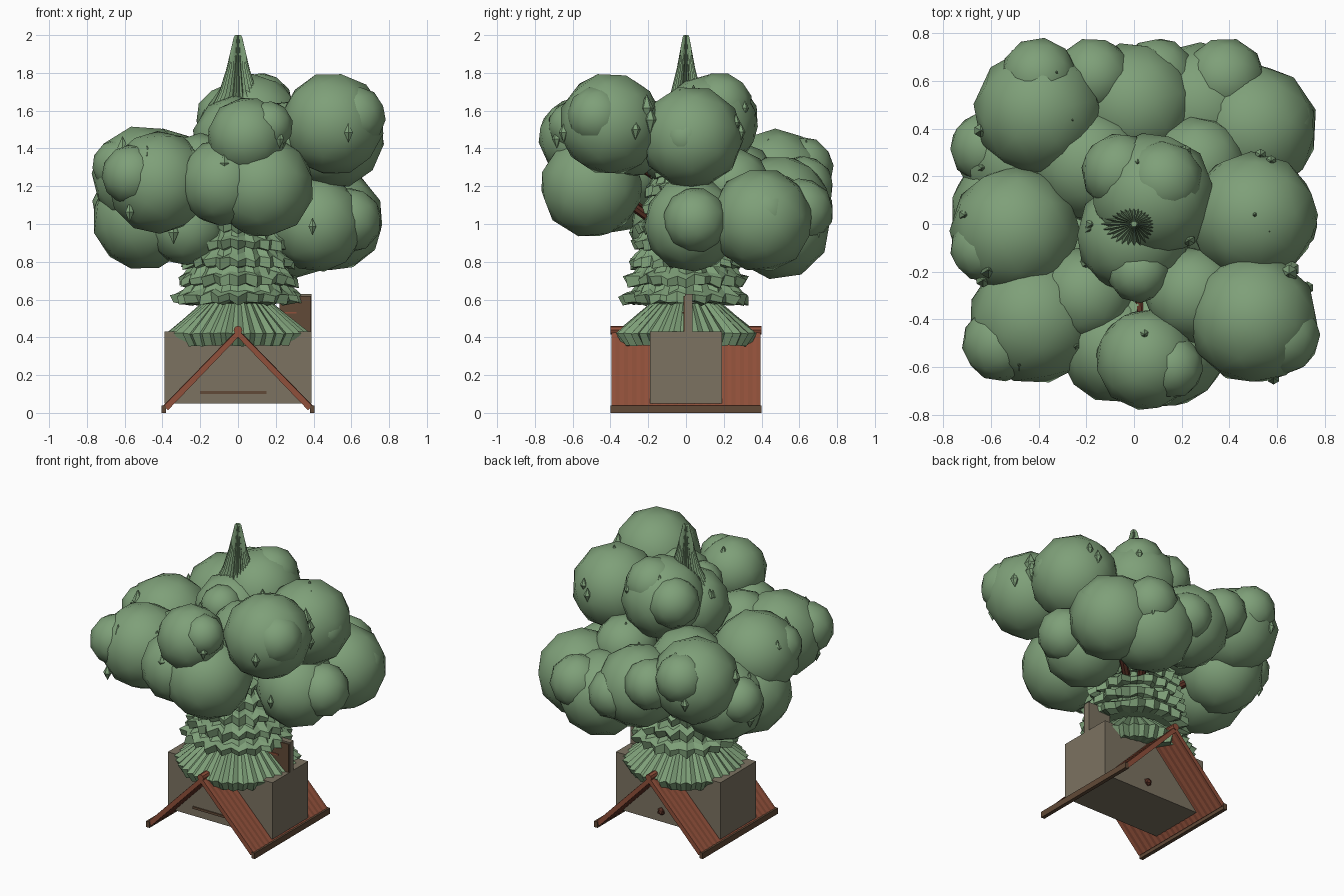
import bpy, bmesh, math, random
from mathutils import Vector, Matrix

rng = random.Random(7)
default = bpy.data.objects.get("Cube")
if default:
    bpy.data.objects.remove(default, do_unlink=True)


def material(name, colour):
    mat = bpy.data.materials.new(name)
    mat.use_nodes = True
    mat.diffuse_color = (*colour, 1)
    mat.node_tree.nodes["Principled BSDF"].inputs["Base Color"].default_value = (*colour, 1)
    return mat


LEAF = material("leaf green", (0.21, 0.35, 0.19))
WALL = material("wall tan", (0.2, 0.17, 0.12))
ROOF = material("roof red", (0.28, 0.08, 0.043))
WOOD = material("eave brown", (0.12, 0.068, 0.038))
BARK = material("bark brown", (0.1, 0.03, 0.018))


def finish(bm, name, mat, smooth=False):
    bmesh.ops.recalc_face_normals(bm, faces=bm.faces)
    mesh = bpy.data.meshes.new(name)
    bm.to_mesh(mesh)
    bm.free()
    mesh.materials.append(mat)
    for poly in mesh.polygons:
        poly.use_smooth = smooth
    obj = bpy.data.objects.new(name, mesh)
    bpy.context.collection.objects.link(obj)
    return obj


def box(name, low, high, mat):
    low, high = Vector(low), Vector(high)
    bm = bmesh.new()
    place = Matrix.Translation((low + high) / 2) @ Matrix.Diagonal((*(high - low), 1))
    bmesh.ops.create_cube(bm, size=1, matrix=place)
    return finish(bm, name, mat)


def rod(name, start, end, radius, mat, sides=8):
    start, end = Vector(start), Vector(end)
    axis = end - start
    bm = bmesh.new()
    place = Matrix.Translation((start + end) / 2) @ axis.to_track_quat('Z', 'Y').to_matrix().to_4x4()
    bmesh.ops.create_cone(bm, cap_ends=True, segments=sides, radius1=radius,
                          radius2=radius, depth=axis.length, matrix=place)
    return finish(bm, name, mat)


def pleated(name, rings, teeth, depth, jitter=0.0, squash=1.0, lift=0.0):
    """Folded skirt: rings of (radius, height) whose every other point is pulled in and lifted."""
    bm = bmesh.new()
    count = teeth * 2
    loops = []
    for radius, height in rings:
        loop = []
        for i in range(count):
            angle = math.tau * i / count
            r = radius * (1 - depth * (i % 2)) * (1 + rng.uniform(-jitter, jitter))
            z = height + lift * (i % 2) + rng.uniform(-jitter, jitter) * 0.2
            loop.append(bm.verts.new((r * math.cos(angle), r * math.sin(angle) * squash, z)))
        loops.append(loop)
    for a, b in zip(loops, loops[1:]):
        for i in range(count):
            j = (i + 1) % count
            bm.faces.new((a[i], a[j], b[j], b[i]))
    bm.faces.new(loops[0])
    bm.faces.new(loops[-1])
    return finish(bm, name, LEAF)


# House: walls block, front strip and back knob
box("house_walls", (-0.39, -0.19, 0.05), (0.39, 0.19, 0.43), WALL)
box("front_strip", (-0.2, -0.197, 0.1), (0.15, -0.19, 0.115), WOOD)
bm = bmesh.new()
bmesh.ops.create_icosphere(bm, subdivisions=1, radius=0.027, matrix=Matrix.Translation((0.05, 0.19, 0.12)))
finish(bm, "back_knob", BARK)

# Upright panel beside the tree, with a trim line
box("side_panel", (0.22, -0.005, 0.43), (0.39, 0.035, 0.63), WALL)
box("panel_face", (0.22, -0.013, 0.43), (0.387, -0.005, 0.62), WOOD)
box("panel_trim", (0.23, -0.018, 0.525), (0.31, -0.013, 0.535), ROOF)

# Roof: two finely ribbed slopes, eave beams and ridge
for side, label in ((-1, "right"), (1, "left")):
    bm = bmesh.new()
    rows = []
    ribs = 36
    for i in range(ribs + 1):
        y = -0.395 + 0.79 * i / ribs
        lift = 0.002 * (i % 2)
        rows.append([bm.verts.new((side * (x + lift), y, z + lift))
                     for x, z in ((0, 0.44), (0.395, 0.035), (0.37, 0.015), (0, 0.4))])
    for a, b in zip(rows, rows[1:]):
        for k in range(4):
            m = (k + 1) % 4
            bm.faces.new((a[k], a[m], b[m], b[k]))
    bm.faces.new(rows[0])
    bm.faces.new(rows[-1])
    finish(bm, label + "_roof_slope", ROOF)
    inner, outer = sorted((side * 0.38, side * 0.405))
    box(label + "_eave", (inner, -0.4, 0), (outer, 0.4, 0.04), WOOD)
rod("roof_ridge", (0, -0.4, 0.438), (0, 0.4, 0.438), 0.023, ROOF)

# Inner tree: wide pleated skirt, jagged tiers, pointed top
pleated("lower_skirt", [(0.19, 0.58), (0.385, 0.42), (0.345, 0.355), (0.15, 0.4)], 36, 0.07, 0.02)
bottom = 0.575
for tier in range(10):
    wide = 0.345 - 0.02 * tier
    pleated(f"jagged_tier_{tier + 1}",
            [(wide * 0.75, bottom), (wide * 0.97, bottom), (wide, bottom + 0.045),
             (wide * 0.87, bottom + 0.065), (wide * 0.77, bottom + 0.11)], 20, 0.12, 0.05, 1, 0.015)
    bottom += 0.095
pleated("pointed_top", [(0.15, 1.6), (0.1, 1.7), (0.062, 1.82), (0.022, 1.99), (0.015, 2.0)],
        28, 0.2, 0, 0.8)

# Canopy masses: x, y, height, radius
big = [
    (0.5, -0.4, 1.53, 0.27), (0.5, 0.03, 1.46, 0.27), (0.08, 0.12, 1.53, 0.26),
    (0.13, -0.5, 1.2, 0.27), (0.05, -0.57, 1.46, 0.21), (-0.42, -0.4, 1.22, 0.27),
    (-0.5, -0.03, 1.25, 0.27), (-0.5, 0.05, 1.03, 0.27), (-0.4, 0.47, 1.23, 0.27),
    (0, 0.5, 1.1, 0.26), (0.5, 0.4, 1.02, 0.27), (0.42, 0.03, 1.0, 0.25),
    (-0.47, 0.27, 1.05, 0.26), (-0.08, -0.52, 1.22, 0.23), (-0.27, -0.08, 0.99, 0.21),
    (0.28, 0.49, 0.98, 0.27), (-0.2, -0.3, 1.28, 0.2), (0.25, -0.3, 1.45, 0.2),
    (-0.19, 0.25, 1.2, 0.24), (0.27, 0.25, 1.2, 0.2), (0, -0.05, 1.44, 0.24),
]
small = [
    (0.62, -0.47, 1.57, 0.16), (0.16, -0.6, 1.52, 0.13), (-0.56, -0.5, 1.26, 0.16),
    (-0.63, -0.1, 1.31, 0.14), (-0.62, 0.32, 1.1, 0.15), (-0.4, 0.62, 1.3, 0.16),
    (-0.17, 0.62, 1.2, 0.16), (0.1, 0.62, 1.07, 0.16), (0.38, 0.61, 1.07, 0.17),
    (0.6, 0.42, 1.06, 0.16), (0.59, 0.05, 1.02, 0.17), (0.12, 0.18, 1.63, 0.17),
    (-0.06, 0.22, 1.57, 0.16), (0.02, -0.2, 1.53, 0.13), (0.64, 0.0, 1.46, 0.13),
]


def blob(name, centre, radius):
    bm = bmesh.new()
    turn = Matrix.Rotation(rng.uniform(0, 3), 4, 'Z') @ Matrix.Rotation(rng.uniform(0, 3), 4, 'X')
    bmesh.ops.create_icosphere(bm, subdivisions=2, radius=radius * 1.02,
                               matrix=Matrix.Translation(centre) @ turn)
    return finish(bm, name, LEAF, True)


for label, group in (("mass", big), ("bump", small)):
    for i, (x, y, z, r) in enumerate(group):
        blob(f"canopy_{label}_{i + 1}", (x, y, z), r)

# Leaf buds: small diamonds sunk in the canopy
bm = bmesh.new()
for x, y, z, r in big:
    for _ in range(5):
        way = Vector((rng.uniform(-1, 1), rng.uniform(-1, 1), rng.uniform(-0.2, 0.8))).normalized()
        spot = Vector((x, y, z)) + way * r * 0.98
        spot.z -= 0.05 * abs(way.z)
        if max(abs(spot.x), abs(spot.y)) > 0.73:
            continue
        size = rng.uniform(0.02, 0.038)
        for flip in (-1, 1):
            cone = Matrix.Translation(spot + Vector((0, 0, flip * size))) @ Matrix.Scale(flip, 4, (0, 0, 1))
            bmesh.ops.create_cone(bm, segments=6, radius1=size, radius2=0, depth=size * 2, matrix=cone)
finish(bm, "leaf_buds", LEAF)

# Branches from the core out to the canopy
for i, (x, y, z, r) in enumerate(big):
    rod(f"branch_{i + 1}", (x * 0.3, y * 0.3, z - 0.2), (x * 0.85, y * 0.85, z), 0.025, BARK)
